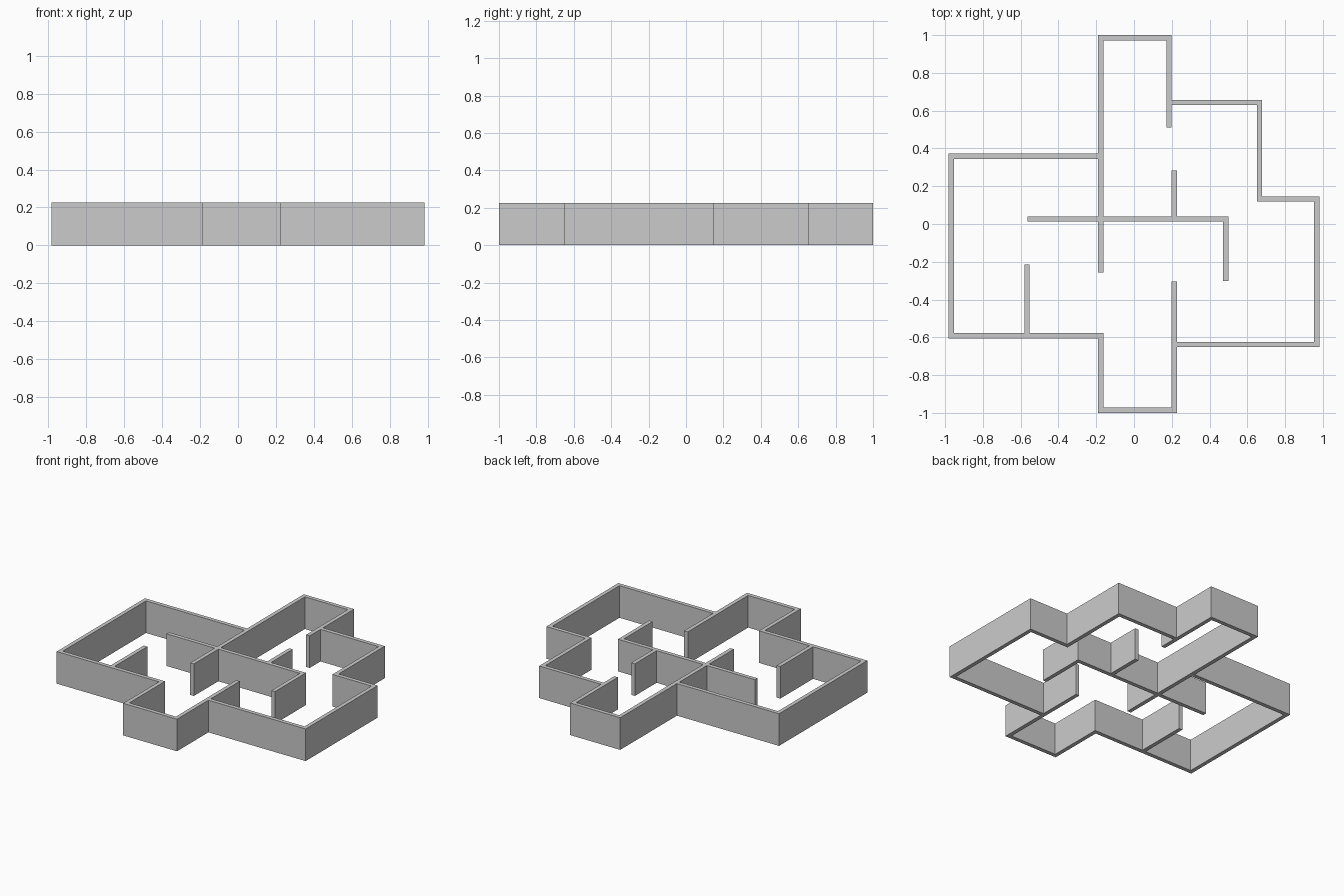
import bpy, bmesh
from mathutils import Vector

if "Cube" in bpy.data.objects:
    bpy.data.objects.remove(bpy.data.objects["Cube"])

T, H = 0.028, 0.225  # wall thickness and height


def wall(name, pts, closed=False):
    """Extrude a mitred wall of thickness T along a right-angled centreline."""
    pts = [Vector(p) for p in pts]
    n = len(pts)
    bm = bmesh.new()
    rings = []
    for i, p in enumerate(pts):
        before = pts[i - 1] if closed or i > 0 else None
        after = pts[(i + 1) % n] if closed or i < n - 1 else None
        d_in = (p - before).normalized() if before is not None else (after - p).normalized()
        d_out = (after - p).normalized() if after is not None else d_in
        n1, n2 = Vector((-d_in.y, d_in.x)), Vector((-d_out.y, d_out.x))
        off = (n1 + n2) / (1 + n1.dot(n2)) * T / 2
        a, b = p + off, p - off
        rings.append([bm.verts.new((q.x, q.y, z)) for q, z in
                      ((a, 0), (b, 0), (b, H), (a, H))])
    for i in range(n if closed else n - 1):
        r, s = rings[i], rings[(i + 1) % n]
        for k in range(4):
            m = (k + 1) % 4
            bm.faces.new((r[k], r[m], s[m], s[k]))
    if not closed:
        bm.faces.new(rings[0])
        bm.faces.new(rings[-1])
    bmesh.ops.recalc_face_normals(bm, faces=bm.faces)
    mesh = bpy.data.meshes.new(name)
    bm.to_mesh(mesh)
    bm.free()
    bpy.context.collection.objects.link(bpy.data.objects.new(name, mesh))


# Closed perimeter of the floor plan
wall("outer_wall", [
    (-0.176, 0.986), (0.185, 0.986), (0.185, 0.643), (0.664, 0.643),
    (0.664, 0.132), (0.967, 0.132), (0.967, -0.638), (0.213, -0.638),
    (0.213, -0.986), (-0.176, -0.986), (-0.176, -0.591), (-0.968, -0.591),
    (-0.968, 0.358), (-0.176, 0.358)], closed=True)

# Interior partitions, butted against the walls they meet
wall("spine_wall", [(-0.176, 0.344), (-0.176, -0.258)])
wall("cross_wall_left", [(-0.563, 0.027), (-0.19, 0.027)])
wall("cross_wall_right", [(-0.162, 0.027), (0.485, 0.027), (0.485, -0.303)])
wall("middle_stub", [(0.213, 0.041), (0.213, 0.282)])

# Stubs projecting inward from the perimeter
wall("back_stub", [(0.185, 0.629), (0.185, 0.51)])
wall("front_stub", [(0.213, -0.624), (0.213, -0.304)])
wall("left_stub", [(-0.567, -0.577), (-0.567, -0.215)])
